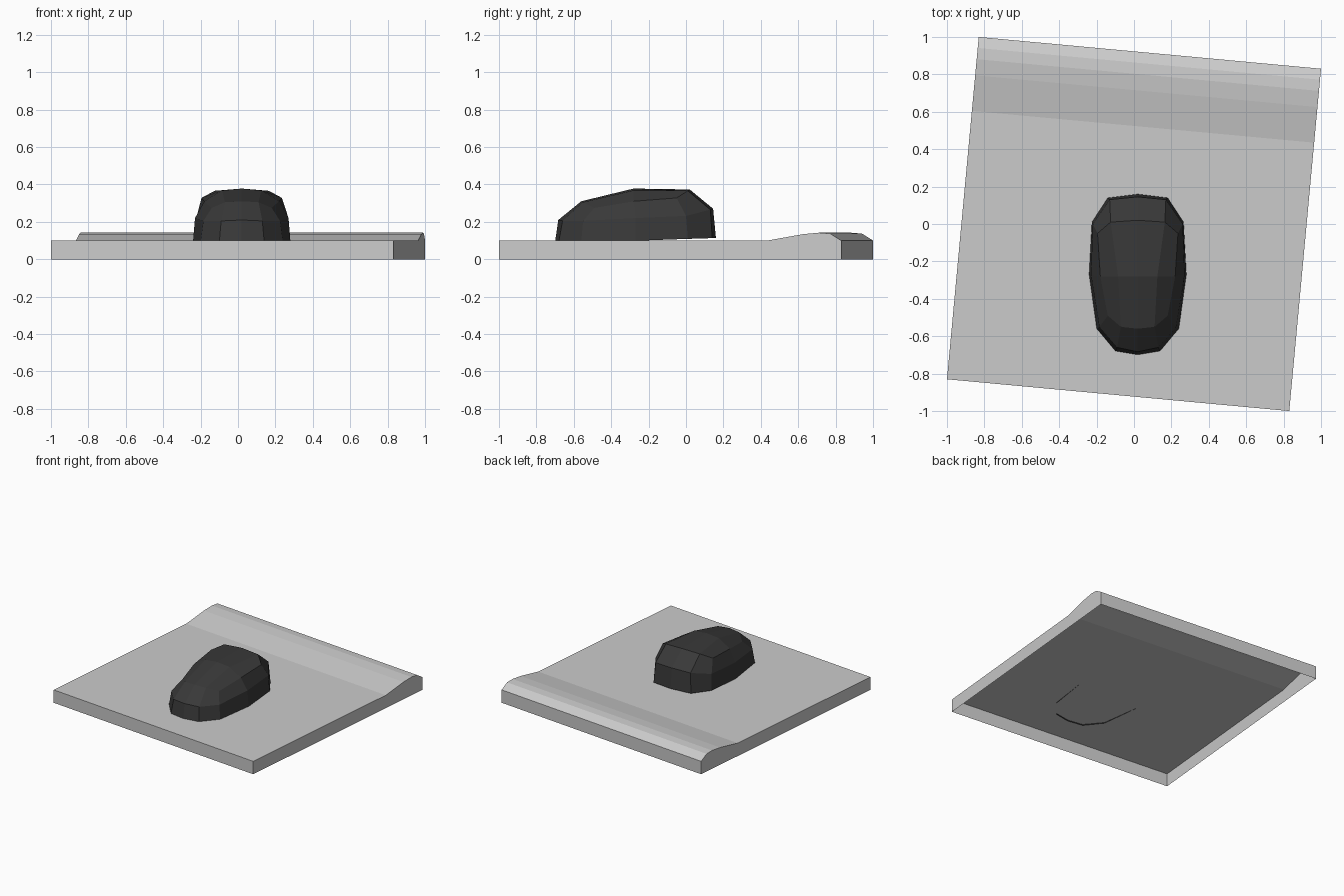
import bpy, bmesh, math
from mathutils import Matrix

if "Cube" in bpy.data.objects:
    bpy.data.objects.remove(bpy.data.objects["Cube"])


def paint(name, rgb):
    mat = bpy.data.materials.new(name)
    mat.diffuse_color = (*rgb, 1)
    mat.use_nodes = True
    mat.node_tree.nodes["Principled BSDF"].inputs["Base Color"].default_value = mat.diffuse_color
    return mat


def finish(bm, name, mat, base):
    # Orient the closed shell outward, then open its underside
    bmesh.ops.recalc_face_normals(bm, faces=bm.faces)
    bmesh.ops.delete(bm, geom=[base], context='FACES_ONLY')
    me = bpy.data.meshes.new(name)
    bm.to_mesh(me)
    bm.free()
    me.materials.append(mat)
    ob = bpy.data.objects.new(name, me)
    bpy.context.collection.objects.link(ob)
    return ob


# Pad: side profile (y, z) swept across x, with a wrist rest at the back
H = 0.919
profile = [(-H, 0), (-H, 0.1), (0.522, 0.1), (0.713, 0.134), (0.80, 0.142),
           (0.86, 0.137), (H, 0.1), (H, 0)]
bm = bmesh.new()
left, right = [[bm.verts.new((x, y, z)) for y, z in profile] for x in (-H, H)]
bm.faces.new(left)
bm.faces.new(right)
n = len(profile)
for i in range(n):
    j = (i + 1) % n
    face = bm.faces.new((left[i], left[j], right[j], right[i]))
base = face  # last strip is the underside
bm.transform(Matrix.Rotation(math.radians(-5.3), 4, 'Z'))
finish(bm, "mouse_pad", paint("pad_grey", (0.55, 0.58, 0.58)), base)

# Mouse: right half of three stacked rings, front centre to back centre
bottom = [(0, -0.70, 0.093), (0.12, -0.68, 0.093), (0.22, -0.56, 0.095),
          (0.26, -0.27, 0.099), (0.245, 0.01, 0.109), (0.16, 0.14, 0.113),
          (0, 0.16, 0.115)]
middle = [(0, -0.683, 0.21), (0.11, -0.66, 0.205), (0.205, -0.55, 0.205),
          (0.25, -0.27, 0.22), (0.24, 0.0, 0.232), (0.15, 0.13, 0.265),
          (0, 0.145, 0.27)]
top = [(0, -0.56, 0.31), (0.09, -0.55, 0.305), (0.16, -0.49, 0.275),
       (0.20, -0.28, 0.31), (0.215, -0.05, 0.328), (0.145, 0.01, 0.366),
       (0, 0.02, 0.373)]
CX = 0.02
bm = bmesh.new()


def ring(half):
    pts = half + [(-x, y, z) for x, y, z in half[-2:0:-1]]
    return [bm.verts.new((x + CX, y, z)) for x, y, z in pts]


rings = [ring(h) for h in (bottom, middle, top)]
for a, b in zip(rings, rings[1:]):
    for i in range(12):
        j = (i + 1) % 12
        bm.faces.new((a[i], a[j], b[j], b[i]))

# Mouse top: quads meeting at a centre row of three points
t = rings[2]
mid = bm.verts.new((CX, -0.28, 0.378))
for s in (1, -1):
    p = bm.verts.new((CX + s * 0.105, -0.28, 0.368))
    v = [t[(s * i) % 12] for i in range(7)]
    for quad in ((v[0], v[1], p, mid), (v[1], v[2], v[3], p),
                 (p, v[3], v[4], v[5]), (mid, p, v[5], v[6])):
        bm.faces.new(quad)
base = bm.faces.new(rings[0])
finish(bm, "mouse", paint("mouse_black", (0.04, 0.04, 0.04)), base)
